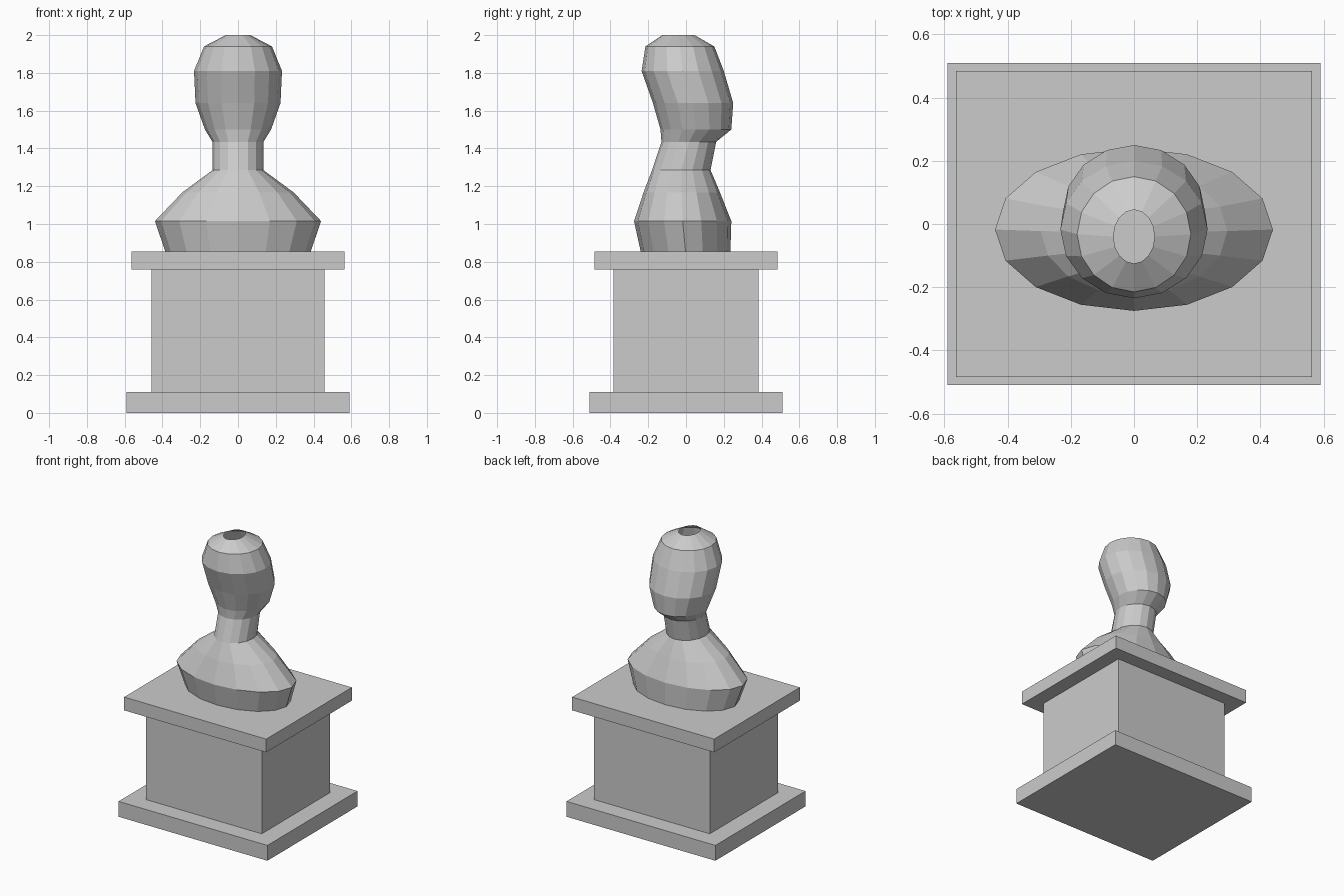
import bpy, bmesh, math

cube = bpy.data.objects.get("Cube")
if cube:
    bpy.data.objects.remove(cube, do_unlink=True)

# One plain stone colour
STONE = (0.6, 0.6, 0.6, 1.0)
stone = bpy.data.materials.new("grey_stone")
stone.use_nodes = True
stone.diffuse_color = STONE
stone.node_tree.nodes["Principled BSDF"].inputs["Base Color"].default_value = STONE


def add_object(name, bm):
    mesh = bpy.data.meshes.new(name)
    bm.to_mesh(mesh)
    bm.free()
    mesh.materials.append(stone)
    obj = bpy.data.objects.new(name, mesh)
    bpy.context.collection.objects.link(obj)
    return obj


def slab(name, half_x, half_y, bottom, top):
    bm = bmesh.new()
    bmesh.ops.create_cube(bm, size=1)
    for v in bm.verts:
        v.co.x *= 2 * half_x
        v.co.y *= 2 * half_y
        v.co.z = top if v.co.z > 0 else bottom
    return add_object(name, bm)


def loft(name, rings, sides=16):
    """Open tube through elliptical rings: (z, half width, front y, back y)."""
    bm = bmesh.new()
    loops = []
    for z, half_x, front, back in rings:
        mid, half_y = (front + back) / 2, (back - front) / 2
        angles = [math.tau * i / sides for i in range(sides)]
        loops.append([bm.verts.new((half_x * math.cos(a), mid + half_y * math.sin(a), z))
                      for a in angles])
    for low, high in zip(loops, loops[1:]):
        for i in range(sides):
            j = (i + 1) % sides
            bm.faces.new((low[i], low[j], high[j], high[i]))
    return add_object(name, bm)


# Pedestal
slab("pedestal_base", 0.59, 0.51, 0, 0.11)
slab("pedestal_body", 0.458, 0.385, 0.11, 0.76)
slab("pedestal_cap", 0.563, 0.485, 0.76, 0.855)

# Bust: shoulders, leaning neck, head with an open crown
loft("bust", [
    (0.855, 0.385, -0.24, 0.235),
    (1.015, 0.44, -0.275, 0.24),
    (1.167, 0.295, -0.225, 0.18),
    (1.285, 0.135, -0.18, 0.13),
    (1.435, 0.135, -0.13, 0.16),
    (1.5, 0.175, -0.135, 0.24),
    (1.64, 0.225, -0.175, 0.25),
    (1.81, 0.233, -0.235, 0.2),
    (1.94, 0.18, -0.215, 0.15),
    (2.0, 0.065, -0.125, 0.045),
])
